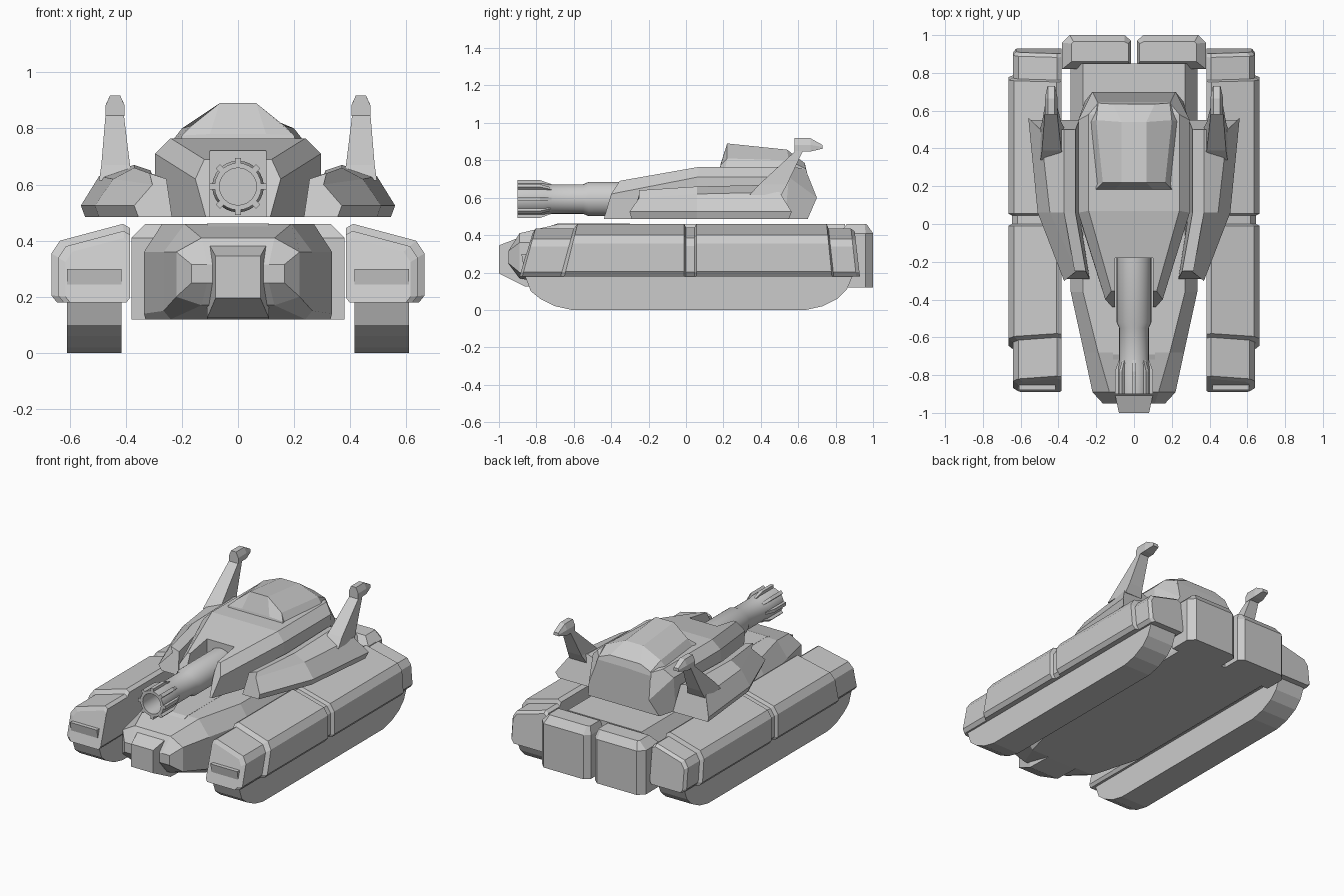
import bpy, bmesh, math

if "Cube" in bpy.data.objects:
    bpy.data.objects.remove(bpy.data.objects["Cube"])


def make(name, bm, mirror=False):
    bmesh.ops.recalc_face_normals(bm, faces=bm.faces)
    me = bpy.data.meshes.new(name)
    bm.to_mesh(me)
    bm.free()
    ob = bpy.data.objects.new(name, me)
    bpy.context.collection.objects.link(ob)
    if mirror:
        m = ob.modifiers.new("Mirror", 'MIRROR')
        m.use_mirror_merge = False
    return ob


def loft(name, rings, mirror=False):
    """Skin matching closed rings of 3D points and cap both ends."""
    bm = bmesh.new()
    vs = [[bm.verts.new(p) for p in r] for r in rings]
    n = len(rings[0])
    for a, b in zip(vs, vs[1:]):
        for i in range(n):
            j = (i + 1) % n
            bm.faces.new((a[i], a[j], b[j], b[i]))
    bm.faces.new(vs[0])
    bm.faces.new(vs[-1])
    return make(name, bm, mirror)


def both(half):
    """Close a half ring (x > 0) with its mirror image."""
    return half + [(-x, y, z) for x, y, z in reversed(half)]


def rect(x0, x1, y0, y1, z):
    return [(x0, y0, z), (x1, y0, z), (x1, y1, z), (x0, y1, z)]


# Tracks: rounded profile extruded sideways
track = [(-.88, .3), (-.86, .18), (-.83, .1), (-.78, .06), (-.70, .02), (-.61, 0),
         (.64, 0), (.73, .02), (.81, .06), (.86, .11), (.89, .18), (.88, .3)]
loft("track", [[(x, y, z) for y, z in track] for x in (.415, .61)], True)

# Track covers: one section lofted along y, with stepped ends and a groove
section = [(.385, .2), (.4, .18), (.645, .18), (.665, .205), (.665, .355),
           (.635, .40), (.41, .46), (.385, .445)]
stations = [(-.89, .25, .05), (-.875, .25, .025), (-.67, .25, .025), (-.65, .25, 0),
            (-.01, 0, 0), (0, 0, .02), (.045, 0, .02), (.055, 0, 0),
            (.78, -.1, 0), (.79, -.1, .025), (.91, -.1, .025), (.93, -.1, .04)]


def cover_ring(y, lean, inset):
    k = 1 - inset / .28
    return [(.385 + (x - .385) * k, y + lean * (z - .18), .18 + (z - .18) * k)
            for x, z in section]


loft("track_cover", [cover_ring(*s) for s in stations], True)

# Hull: faceted wedge; each station is y then half-section points
hull = [(-.95, [(.11, .25), (.165, .25), (.165, .315), (.11, .315)]),
        (-.89, [(.13, .17), (.22, .2), (.22, .36), (.13, .41)]),
        (-.68, [(.24, .12), (.265, .15), (.265, .36), (.19, .46)]),
        (-.36, [(.33, .12), (.335, .14), (.335, .36), (.27, .46)]),
        (.85, [(.33, .12), (.335, .14), (.335, .36), (.27, .46)])]
loft("hull", [both([(x, y, z) for x, z in pts]) for y, pts in hull])

# Centre ridge of the prow
loft("prow", [both([(w, y, zb), (w, y, zt)]) for w, y, zb, zt in (
    (.08, -1, .195, .345), (.11, -.86, .125, .4),
    (.11, -.69, .12, .461), (.11, -.3, .12, .461))])

# Rear engine blocks with chamfered edges
plan = [(.015, .82), (.38, .82), (.38, .96), (.34, 1), (.05, 1), (.015, .97)]
plan_top = [(.03, .86), (.33, .86), (.33, .955), (.32, .965), (.05, .965), (.03, .955)]
loft("engine_block", [[(x, y, .12) for x, y in plan],
                      [(x, y, .41) for x, y in plan],
                      [(x, y, .46) for x, y in plan_top]], True)

# Turret body
turret = loft("turret", [both(r) for r in (
    [(.115, -.44, .485), (.152, -.40, .62), (.12, -.355, .69)],
    [(.295, .05, .485), (.295, .06, .71), (.24, .07, .765)],
    [(.295, .53, .485), (.295, .55, .71), (.24, .58, .765)],
    [(.26, .65, .485), (.22, .70, .6), (.19, .64, .75)])])

# Slot for the gun
slot = loft("gun_slot_cutter", [rect(-.1, .1, -.7, -.18, z) for z in (.4, .9)])
slot.hide_render = True
slot.display_type = 'WIRE'
cut = turret.modifiers.new("Slot", 'BOOLEAN')
cut.operation = 'DIFFERENCE'
cut.solver = 'EXACT'
cut.object = slot

# Roof hatch hump
loft("roof_hump", [both(r) for r in (
    [(.205, .18, .755), (.2, .185, .775), (.1, .185, .78)],
    [(.2, .21, .755), (.165, .22, .81), (.065, .22, .89)],
    [(.235, .54, .755), (.2, .55, .80), (.065, .54, .857)],
    [(.2, .65, .72), (.19, .64, .755), (.11, .635, .785)])])


# Side pods flanking the turret
def pod_ring(y, lean, inn, out, top):
    return [(inn, y, .485), (out - .015, y, .485), (out, y - lean * .3, .525),
            (out - .065, y + lean, top), (inn + .08, y + lean, top + .04),
            (inn + .02, y + lean, top + .02)]


loft("side_pod", [pod_ring(-.29, .04, .235, .37, .6),
                  pod_ring(.06, 0, .29, .51, .62),
                  pod_ring(.55, -.05, .29, .56, .63)], True)

# Fins with swept tips
loft("fin", [rect(.37, .495, .34, .51, .615),
             rect(.385, .487, .39, .54, .67),
             rect(.407, .472, .585, .625, .85)], True)


def tip_ring(y, zb, zt, w0=.034, w1=.018):
    zm = (zb + zt) / 2
    return [(.438 + w, y, z) for w, z in
            ((-w0, zb), (w0, zb), (w0, zm), (w1, zt), (-w1, zt), (-w0, zm))]


loft("fin_tip", [tip_ring(.58, .845, .918), tip_ring(.665, .847, .918),
                 tip_ring(.73, .862, .882, .02, .016)], True)

# Gun barrel: turned profile of (y, radius) with an open bore
barrel = [(-.15, .092), (-.52, .092), (-.55, .079), (-.74, .079), (-.76, .084),
          (-.9, .084), (-.9, .066), (-.74, .066)]
N, GZ = 24, .593
gun = loft("gun_barrel", [[(r * math.cos(2 * math.pi * i / N), y,
                            GZ + r * math.sin(2 * math.pi * i / N)) for i in range(N)]
                          for y, r in barrel])
bpy.context.view_layer.objects.active = gun
gun.select_set(True)
bpy.ops.object.shade_smooth_by_angle(angle=math.radians(25))

# Muzzle ribs around the barrel
for i in range(8):
    rib = loft("muzzle_rib", [[(-w, y, .075), (w, y, .075), (w, y, r), (-w, y, r)]
                              for y, r, w in ((-.9, .101, .011), (-.78, .101, .011),
                                              (-.72, .08, .008))])
    rib.location = (0, 0, GZ)
    rib.rotation_euler = (0, i * math.pi / 4, 0)
